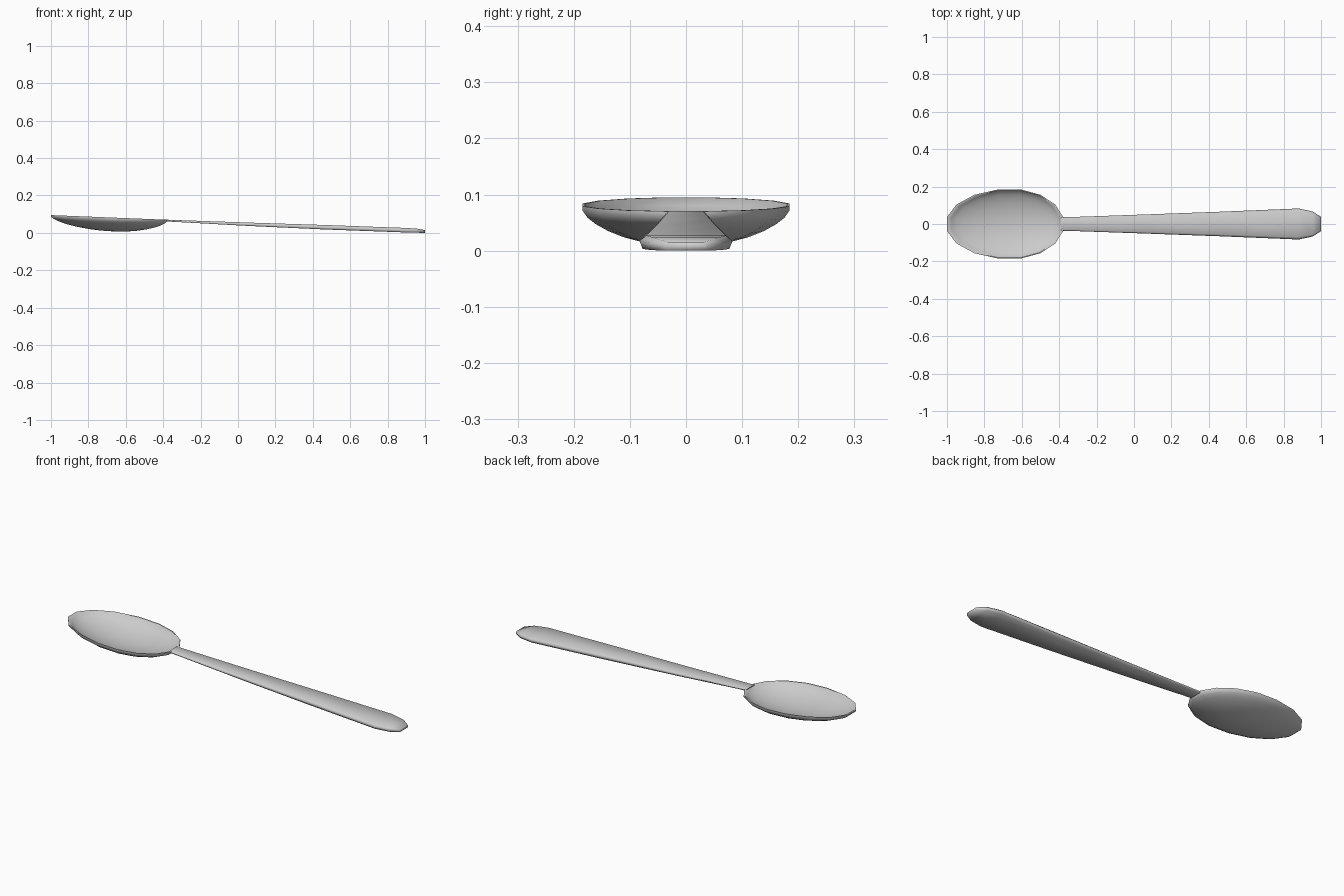
import bpy, bmesh
from math import sin, cos, pi, radians

if "Cube" in bpy.data.objects:
    bpy.data.objects.remove(bpy.data.objects["Cube"])


def make_object(name, rings, cap_start, cap_end, angle):
    """Skin a series of closed rings; a cap is a centre point, or None for a flat face."""
    bm = bmesh.new()
    loops = [[bm.verts.new(p) for p in r] for r in rings]
    n = len(loops[0])
    for a, b in zip(loops, loops[1:]):
        for i in range(n):
            j = (i + 1) % n
            bm.faces.new((a[i], a[j], b[j], b[i]))
    for loop, centre in ((loops[0], cap_start), (loops[-1], cap_end)):
        if centre is None:
            bm.faces.new(loop)
        else:
            c = bm.verts.new(centre)
            for i in range(n):
                bm.faces.new((loop[i], loop[(i + 1) % n], c))
    bmesh.ops.recalc_face_normals(bm, faces=bm.faces)
    mesh = bpy.data.meshes.new(name)
    bm.to_mesh(mesh)
    bm.free()
    ob = bpy.data.objects.new(name, mesh)
    bpy.context.collection.objects.link(ob)
    bpy.ops.object.select_all(action='DESELECT')
    ob.select_set(True)
    bpy.context.view_layer.objects.active = ob
    bpy.ops.object.shade_smooth_by_angle(angle=radians(angle))


# Bowl: sixteen-sided egg outline with a tilted rim
CX = -0.66


def rim_z(x):
    return 0.095 - 0.04 * (x + 1)


def bowl_ring(r, drop, depth, scale=1.0):
    pts = []
    for i in range(16):
        a = (i + 0.5) * 2 * pi / 16
        x = CX + (0.347 if cos(a) < 0 else 0.287) * cos(a) * r * scale
        y = 0.188 * sin(a) * r * scale
        pts.append((x, y, rim_z(x) - drop - depth * (1 - r * r) ** 0.7))
    return pts


radii = (0.2, 0.4, 0.6, 0.75, 0.87, 0.95, 1.0)
outer = [bowl_ring(r, 0.008, 0.066) for r in radii]
inner = [bowl_ring(r, 0.0, 0.066, 0.975) for r in reversed(radii)]
lip = [bowl_ring(1.0, 0.0, 0.0)]
make_object("bowl", outer + lip + inner,
            (CX, 0, rim_z(CX) - 0.074), (CX, 0, rim_z(CX) - 0.066), 50)

# Handle: tapered bar as (x, half width, bottom z, top z)
sections = [
    (-0.39, 0.036, 0.061, 0.071),
    (-0.34, 0.037, 0.059, 0.069),
    (0.06, 0.051, 0.037, 0.055),
    (0.47, 0.066, 0.018, 0.042),
    (0.88, 0.083, 0.003, 0.027),
    (0.955, 0.067, 0.001, 0.023),
    (1.0, 0.038, 0.000, 0.015),
]
rings = []
for x, w, lo, hi in sections:
    edge = lo + 0.6 * (hi - lo)
    rings.append([(x, -w * 0.93, lo), (x, w * 0.93, lo), (x, w, edge),
                  (x, w * 0.85, hi), (x, -w * 0.85, hi), (x, -w, edge)])
make_object("handle", rings, None, None, 80)
